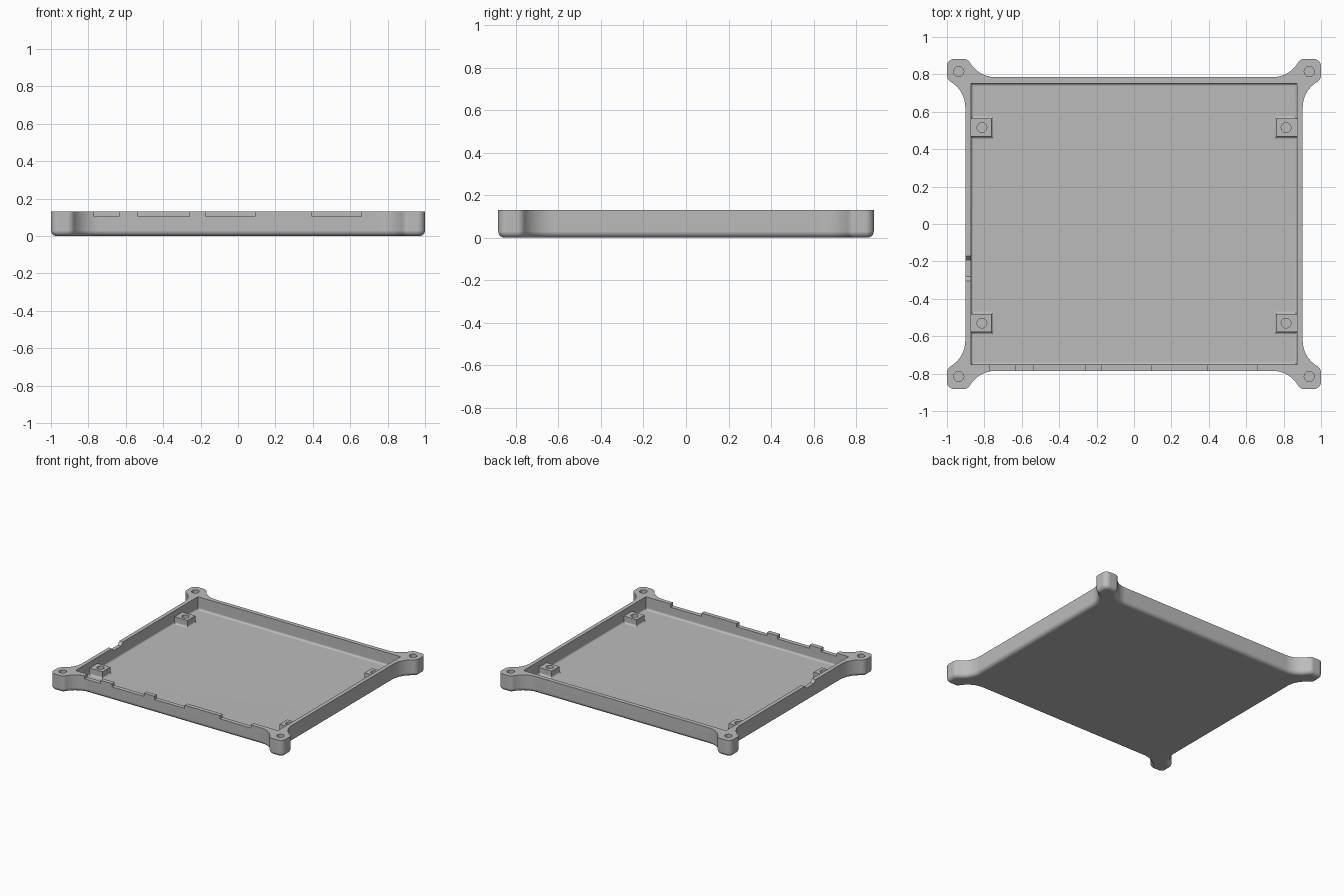
import bpy, bmesh
from math import sin, cos, pi, atan2, sqrt, radians
from mathutils import Vector

if "Cube" in bpy.data.objects:
    bpy.data.objects.remove(bpy.data.objects["Cube"])

HEIGHT, FLOOR, POST_TOP = 0.13, 0.03, 0.083
EAR_X, EAR_Y = 1.0, 0.883          # outer extent of the corner ears
BODY_Y = 0.785                     # outer face of the long walls
IN_X, IN_Y = 0.872, 0.752          # inside faces of the walls

grey = bpy.data.materials.new("plain grey")
grey.use_nodes = True
grey.diffuse_color = (0.5, 0.5, 0.5, 1)
grey.node_tree.nodes["Principled BSDF"].inputs["Base Color"].default_value = (0.5, 0.5, 0.5, 1)


def loft(name, rings):
    """Solid through a stack of matching rings, capped at both ends."""
    bm = bmesh.new()
    loops = [[bm.verts.new(p) for p in ring] for ring in rings]
    for a, b in zip(loops, loops[1:]):
        for i in range(len(a)):
            j = (i + 1) % len(a)
            bm.faces.new((a[i], a[j], b[j], b[i]))
    bm.faces.new(loops[0][::-1])
    bm.faces.new(loops[-1])
    bmesh.ops.recalc_face_normals(bm, faces=bm.faces)
    mesh = bpy.data.meshes.new(name)
    bm.to_mesh(mesh)
    bm.free()
    mesh.materials.append(grey)
    obj = bpy.data.objects.new(name, mesh)
    bpy.context.collection.objects.link(obj)
    return obj


def rect(x0, x1, y0, y1, z):
    return [(x0, y0, z), (x1, y0, z), (x1, y1, z), (x0, y1, z)]


def disc(x, y, r, z, n=32):
    return [(x + r * cos(2 * pi * i / n), y + r * sin(2 * pi * i / n), z) for i in range(n)]


def arc(cx, cy, r, a0, a1, n):
    return [Vector((cx + r * cos(a0 + (a1 - a0) * i / n),
                    cy + r * sin(a0 + (a1 - a0) * i / n))) for i in range(n + 1)]


def cut(target, cutter):
    mod = target.modifiers.new("cut", 'BOOLEAN')
    mod.operation, mod.solver, mod.object = 'DIFFERENCE', 'EXACT', cutter
    bpy.context.view_layer.objects.active = target
    bpy.ops.object.modifier_apply(modifier=mod.name)
    bpy.data.objects.remove(cutter)


def finish(obj):
    bpy.ops.object.select_all(action='DESELECT')
    obj.select_set(True)
    bpy.context.view_layer.objects.active = obj
    bpy.ops.object.shade_smooth_by_angle(angle=radians(30))
    mod = obj.modifiers.new("even shading", 'WEIGHTED_NORMAL')
    mod.keep_sharp = True


# Outline of one corner: concave sweep, ear shoulder, ear tip, then its mirror
R, r, sweep_x = 0.16, 0.04, 0.74
cy, ear_cy = BODY_Y + R, EAR_Y - r
dx = sqrt((R + r) ** 2 - (cy - ear_cy) ** 2)
ang = atan2(ear_cy - cy, dx)
half = arc(sweep_x, cy, R, -pi / 2, ang, 14)
half += arc(sweep_x + dx, ear_cy, r, ang + pi, pi / 2, 6)[1:]
half += arc(EAR_X - r, ear_cy, r, pi / 2, pi / 4, 5)
k = EAR_X - EAR_Y
corner = half + [Vector((p.y + k, p.x - k)) for p in half[-2::-1]]

# Whole outline, clockwise, from mirrored corners
outline = list(corner)
outline += [Vector((p.x, -p.y)) for p in corner[::-1]]
outline += [Vector((-p.x, -p.y)) for p in corner]
outline += [Vector((-p.x, p.y)) for p in corner[::-1]]


def inset_ring(d, z):
    ring = []
    for i, p in enumerate(outline):
        a = (p - outline[i - 1]).normalized()
        b = (outline[(i + 1) % len(outline)] - p).normalized()
        na, nb = Vector((a.y, -a.x)), Vector((b.y, -b.x))
        m = (na + nb).normalized()
        q = p + m * (d / m.dot(na))
        ring.append((q.x, q.y, z))
    return ring


# Tray with a rounded underside edge
EDGE = 0.03
steps = [i * pi / 12 for i in range(7)]
rings = [inset_ring(EDGE * (1 - sin(t)), EDGE * (1 - cos(t))) for t in steps]
tray = loft("tray", rings + [inset_ring(0, HEIGHT)])

# Hollow with a small fillet around the floor
FIL = 0.016
rings = []
for i in range(6):
    t = i * pi / 10
    d = FIL * (1 - sin(t))
    rings.append(rect(-IN_X + d, IN_X - d, -IN_Y + d, IN_Y - d, FLOOR + FIL * (1 - cos(t))))
rings.append(rect(-IN_X, IN_X, -IN_Y, IN_Y, 0.3))
cut(tray, loft("hollow_cutter", rings))

# Port notches in the front rim
for x0, x1 in ((-0.77, -0.635), (-0.535, -0.26), (-0.17, 0.09), (0.395, 0.66)):
    cut(tray, loft("notch_cutter", [rect(x0, x1, -0.86, -0.7, z) for z in (0.105, 0.2)]))

# Sloped notch in the right rim
cut(tray, loft("side_notch_cutter", [rect(-0.95, -0.82, -0.282, -0.192, 0.106),
                                     rect(-0.95, -0.82, -0.304, -0.17, HEIGHT),
                                     rect(-0.95, -0.82, -0.304, -0.17, 0.2)]))

# Screw holes in the ears
for sx in (-1, 1):
    for sy in (-1, 1):
        cut(tray, loft("hole_cutter", [disc(sx * 0.937, sy * 0.815, 0.027, z) for z in (0.04, 0.2)]))
finish(tray)

# Board posts with flared feet, set against the side walls
for side, sx in (("right", -1), ("left", 1)):
    for end, y in (("back", 0.515), ("front", -0.53)):
        rings = []
        for i in range(6):
            t = i * pi / 10
            d = 0.014 * (1 - sin(t))
            xs = sorted((sx * (IN_X + 0.008), sx * (0.762 - d)))
            rings.append(rect(*xs, y - 0.048 - d, y + 0.048 + d, FLOOR + 0.014 * (1 - cos(t))))
        rings.append([(p[0], p[1], POST_TOP) for p in rings[-1]])
        rings.insert(0, [(p[0], p[1], FLOOR - 0.01) for p in rings[0]])
        post = loft(f"{end}_{side}_post", rings)
        cut(post, loft("hole_cutter", [disc(sx * 0.813, y, 0.026, z) for z in (0.035, 0.2)]))
        finish(post)
